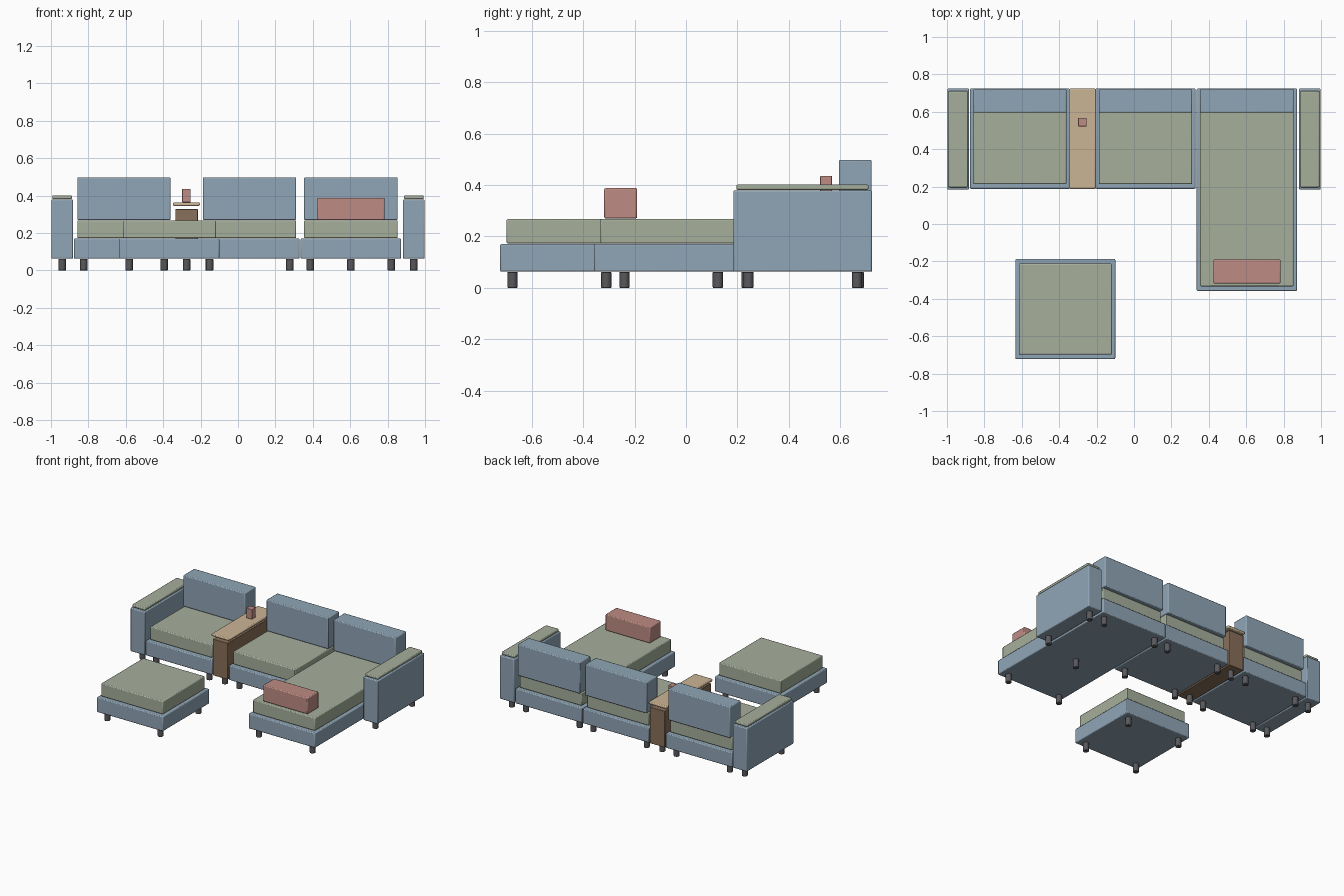
import bpy, math

if "Cube" in bpy.data.objects:
    bpy.data.objects.remove(bpy.data.objects["Cube"])


def material(name, rgb):
    m = bpy.data.materials.new(name)
    m.diffuse_color = (*rgb, 1)
    m.use_nodes = True
    m.node_tree.nodes["Principled BSDF"].inputs["Base Color"].default_value = m.diffuse_color
    return m


FABRIC = material("blue_fabric", (0.28, 0.38, 0.47))
CUSHION = material("green_fabric", (0.38, 0.43, 0.33))
WOOD = material("dark_wood", (0.25, 0.16, 0.10))
TOP = material("light_wood", (0.60, 0.46, 0.30))
RED = material("red_accent", (0.52, 0.26, 0.23))
DARK = material("leg_dark", (0.10, 0.10, 0.11))


def finish(o, name, mat, bevel):
    o.name = name
    o.data.materials.append(mat)
    b = o.modifiers.new("soft_edge", 'BEVEL')
    b.width = bevel
    b.segments = 2
    b.limit_method = 'ANGLE'
    b.angle_limit = math.radians(50)
    bpy.ops.object.shade_smooth_by_angle()


def box(name, x, y, z, mat, bevel=0.006):
    """Soft-edged box from (min, max) ranges."""
    bpy.ops.mesh.primitive_cube_add(size=1, location=[(a + b) / 2 for a, b in (x, y, z)])
    o = bpy.context.object
    o.scale = [b - a for a, b in (x, y, z)]
    bpy.ops.object.transform_apply(location=False, rotation=False, scale=True)
    finish(o, name, mat, bevel)


def leg(name, x, y):
    bpy.ops.mesh.primitive_cylinder_add(vertices=12, radius=0.02, depth=0.062,
                                        location=(x, y, 0.031))
    finish(bpy.context.object, name, DARK, 0.003)


def module(name, x, y, back=True):
    """Base, seat cushion, optional back cushion and four corner legs."""
    cx = (x[0] + 0.018, x[1] - 0.018)
    box(name + "_base", x, y, (0.063, 0.171), FABRIC)
    box(name + "_seat_cushion", cx, (y[0] + 0.025, y[1] - 0.025), (0.173, 0.268), CUSHION)
    if back:
        box(name + "_back_cushion", cx, (0.595, 0.722), (0.27, 0.498), FABRIC)
    for lx in (x[0] + 0.052, x[1] - 0.052):
        for ly in (y[0] + 0.048, y[1] - 0.052):
            leg(name + "_leg", lx, ly)


ROW = (0.188, 0.724)

# seat modules, chaise and separate ottoman
module("left_seat", (-0.877, -0.343), ROW)
module("middle_seat", (-0.206, 0.329), ROW)
module("chaise", (0.335, 0.872), (-0.358, 0.724))
leg("chaise_middle_leg", 0.604, 0.124)
module("ottoman", (-0.634, -0.10), (-0.723, -0.187), back=False)

# arms with padded tops
for side, s in (("left", -1), ("right", 1)):
    xs = sorted((s * 0.882, s * 0.998))
    box(side + "_arm", xs, (0.184, 0.724), (0.063, 0.379), FABRIC)
    box(side + "_arm_pad", sorted((s * 0.888, s * 0.992)), (0.196, 0.71), (0.381, 0.402), CUSHION)
    for y in (0.243, 0.665):
        leg(side + "_arm_leg", s * 0.94, y)

# console between the seats, with raised top and a cup
box("console_body", (-0.335, -0.215), ROW, (0.063, 0.328), WOOD, 0.003)
box("console_top", (-0.347, -0.204), ROW, (0.345, 0.364), TOP)
for y in (0.243, 0.665):
    leg("console_leg", -0.275, y)
box("cup", (-0.299, -0.253), (0.522, 0.568), (0.364, 0.436), RED, 0.003)

# bolster on the chaise
box("bolster", (0.424, 0.784), (-0.318, -0.19), (0.27, 0.388), RED)
